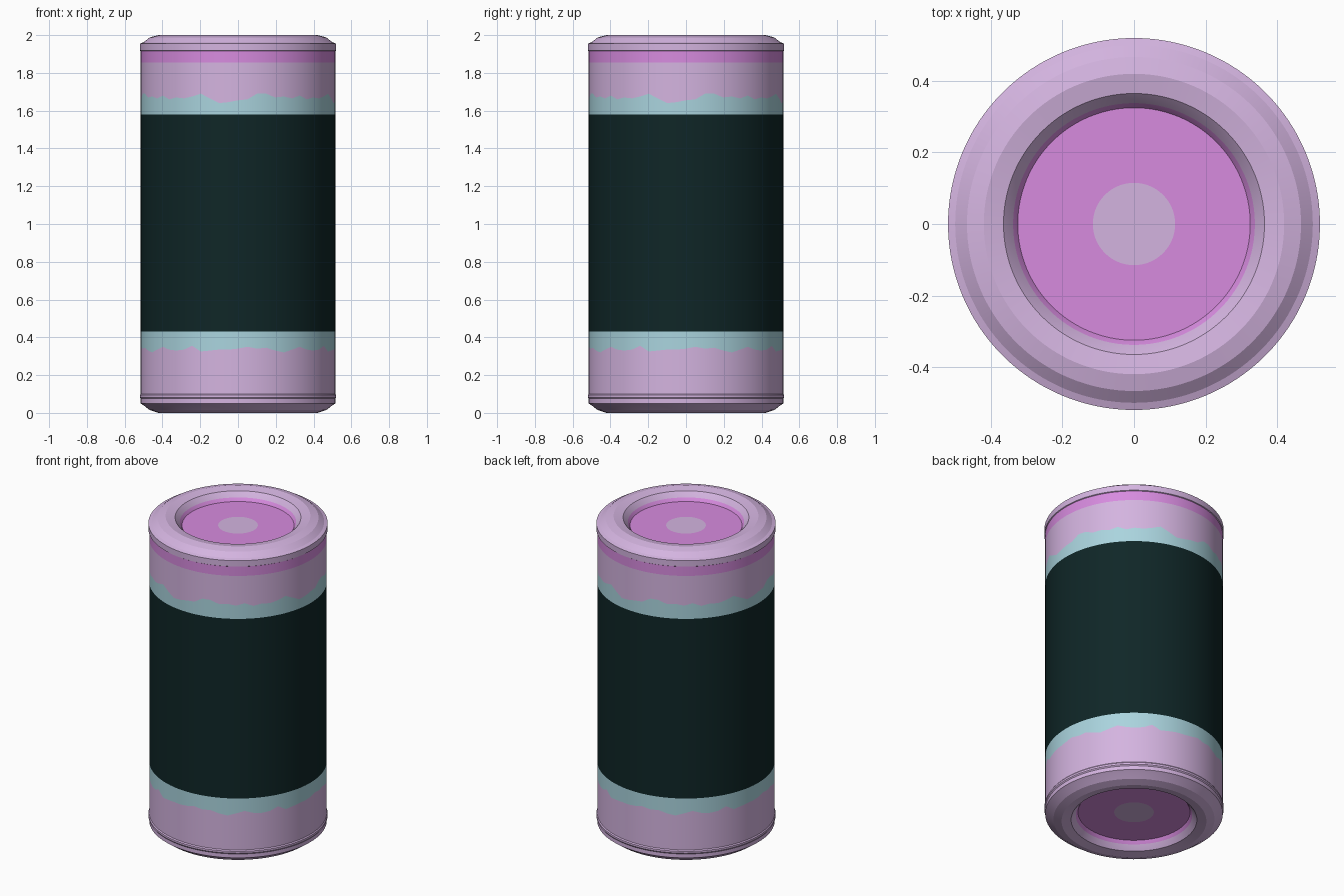
import bpy, bmesh, math

if "Cube" in bpy.data.objects:
    bpy.data.objects.remove(bpy.data.objects["Cube"])

SEG = 128


def material(name, rgb):
    def lin(c):
        c /= 255
        return c / 12.92 if c <= 0.04045 else ((c + 0.055) / 1.055) ** 2.4
    m = bpy.data.materials.new(name)
    m.diffuse_color = [lin(c) for c in rgb] + [1]
    m.use_nodes = True
    m.node_tree.nodes["Principled BSDF"].inputs["Base Color"].default_value = m.diffuse_color
    return m


MATS = [material("lavender", (212, 180, 224)), material("magenta", (215, 139, 223)),
        material("pale_cyan", (170, 212, 222)), material("dark_teal", (15, 38, 39))]
LAV, MAG, CYAN, DARK = range(4)

# Ragged paint borders: heights over one quarter turn, repeated four times
TOP_EDGE = [1.66, 1.67, 1.665, 1.675, 1.69, 1.665, 1.64, 1.645, 1.655, 1.66,
            1.69, 1.69, 1.67, 1.675, 1.665, 1.68]
LOW_EDGE = [0.335, 0.33, 0.335, 0.355, 0.325, 0.33, 0.335, 0.335, 0.34, 0.35,
            0.34, 0.345, 0.33, 0.32, 0.335, 0.35]


def ragged(table, angle):
    # angle 0 is +x; quarter tables start 45 degrees left of the front
    t = ((angle - math.pi / 4) / (math.pi / 2)) % 1 * len(table)
    i = int(t)
    a, b = table[i % len(table)], table[(i + 1) % len(table)]
    return a + (b - a) * (t - i)


def lathe(name, profile):
    """Spin (radius, height or edge table, material of the band that follows)."""
    bm = bmesh.new()
    rings = []
    for r, z, _ in profile:
        ring = []
        for j in range(SEG):
            a = 2 * math.pi * j / SEG
            h = ragged(z, a) if isinstance(z, list) else z
            ring.append(bm.verts.new((r * math.cos(a), r * math.sin(a), h)))
        rings.append(ring)
    for i in range(len(rings) - 1):
        lo, hi = rings[i], rings[i + 1]
        for j in range(SEG):
            k = (j + 1) % SEG
            bm.faces.new((lo[j], lo[k], hi[k], hi[j])).material_index = profile[i][2]
    # Close the central discs of the lids
    if profile[0][0] < 0.2:
        bm.faces.new(rings[0][::-1]).material_index = LAV
    if profile[-1][0] < 0.2:
        bm.faces.new(rings[-1]).material_index = LAV
    me = bpy.data.meshes.new(name)
    bm.to_mesh(me)
    bm.free()
    for m in MATS:
        me.materials.append(m)
    ob = bpy.data.objects.new(name, me)
    bpy.context.collection.objects.link(ob)
    bpy.context.view_layer.objects.active = ob
    ob.select_set(True)
    bpy.ops.object.shade_smooth_by_angle(angle=math.radians(15))
    ob.select_set(False)


# Cylindrical wall with painted bands and a low bead
lathe("can_body", [
    (0.515, 0.05, LAV), (0.515, 0.075, LAV), (0.52, 0.082, LAV), (0.52, 0.094, LAV),
    (0.515, 0.101, LAV), (0.515, LOW_EDGE, CYAN), (0.515, 0.43, DARK),
    (0.515, 1.58, CYAN), (0.515, TOP_EDGE, LAV), (0.515, 1.855, MAG),
    (0.515, 1.915, LAV)])

# Rolled top rim, recessed panel and centre disc
lathe("top_lid", [
    (0.515, 1.915, LAV), (0.52, 1.918, LAV), (0.52, 1.955, LAV), (0.50, 1.962, LAV),
    (0.467, 1.988, LAV), (0.42, 2.0, LAV), (0.365, 1.99, LAV), (0.338, 1.96, MAG),
    (0.325, 1.94, MAG), (0.115, 1.94, LAV)])

# Bottom rim, recessed panel and centre disc
lathe("bottom_lid", [
    (0.115, 0.06, MAG), (0.325, 0.06, MAG), (0.338, 0.04, LAV), (0.365, 0.01, LAV),
    (0.42, 0.0, LAV), (0.467, 0.015, LAV), (0.50, 0.04, LAV), (0.515, 0.05, LAV)])
